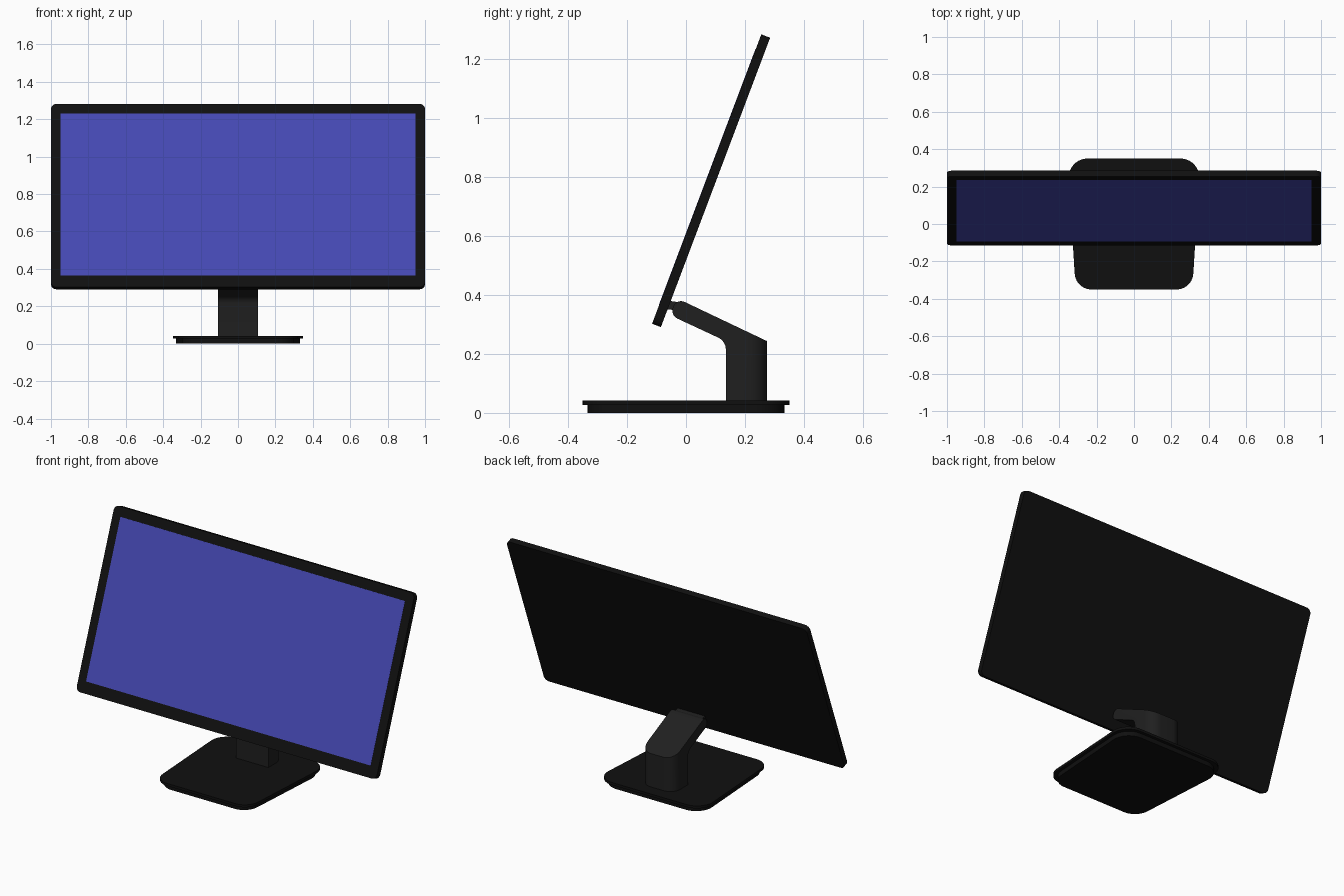
import bpy, bmesh
from math import atan2, tan, pi
from mathutils import Vector, Matrix

if "Cube" in bpy.data.objects:
    bpy.data.objects.remove(bpy.data.objects["Cube"])


def material(name, rgb):
    m = bpy.data.materials.new(name)
    m.diffuse_color = (*rgb, 1)
    m.use_nodes = True
    m.node_tree.nodes["Principled BSDF"].inputs["Base Color"].default_value = m.diffuse_color
    return m


BLACK = material("black_plastic", (0.005, 0.005, 0.005))
DARK = material("dark_grey_plastic", (0.014, 0.014, 0.014))
BLUE = material("screen_blue", (0.06, 0.065, 0.45))


def rounded(points, seg=8):
    """Outline from (x, y, radius) corners, with each corner filleted."""
    out = []
    for i, (x, y, r) in enumerate(points):
        c = Vector((x, y))
        if r == 0:
            out.append(c)
            continue
        a = (Vector(points[i - 1][:2]) - c).normalized()
        b = (Vector(points[(i + 1) % len(points)][:2]) - c).normalized()
        half = a.angle(b) / 2
        d = r / tan(half)
        centre = c + (a + b).normalized() * (d * d + r * r) ** 0.5
        s, e = c + a * d - centre, c + b * d - centre
        sweep = (atan2(e.y, e.x) - atan2(s.y, s.x) + pi) % (2 * pi) - pi
        for k in range(seg + 1):
            out.append(centre + Matrix.Rotation(sweep * k / seg, 2) @ s)
    return out


def prism(name, outline, z0, z1, mat, matrix=Matrix(), bevel_test=None, bevel=0):
    """Extrude an outline from z0 to z1, then place it with a matrix."""
    bm = bmesh.new()
    low = [bm.verts.new((p.x, p.y, z0)) for p in outline]
    high = [bm.verts.new((p.x, p.y, z1)) for p in outline]
    n = len(outline)
    bm.faces.new(low)
    bm.faces.new(high)
    for i in range(n):
        j = (i + 1) % n
        bm.faces.new((low[i], low[j], high[j], high[i]))
    bm.transform(matrix)
    bmesh.ops.recalc_face_normals(bm, faces=bm.faces)
    if bevel_test:
        edges = [e for e in bm.edges if all(bevel_test(v.co) for v in e.verts)
                 and abs(e.verts[0].co.z - e.verts[1].co.z) > 0.1]
        bmesh.ops.bevel(bm, geom=edges, offset=bevel, segments=8,
                        profile=0.5, affect='EDGES')
    me = bpy.data.meshes.new(name)
    bm.to_mesh(me)
    bm.free()
    me.materials.append(mat)
    ob = bpy.data.objects.new(name, me)
    bpy.context.collection.objects.link(ob)
    bpy.context.view_layer.objects.active = ob
    bpy.ops.object.select_all(action='DESELECT')
    ob.select_set(True)
    bpy.ops.object.shade_smooth_by_angle()
    return ob


def rect(w, y0, y1, r=0):
    return rounded([(-w, y0, r), (w, y0, r), (w, y1, r), (-w, y1, r)], 6)


# Base: thin top plate over a slightly smaller foot
def base_outline(inset):
    f, b, d = 0.312 - inset, 0.355 - inset, 0.35 - inset
    return rounded([(-f, -d, 0.09), (f, -d, 0.09), (b, d, 0.1), (-b, d, 0.1)], 10)


prism("base_plate", base_outline(0), 0.027, 0.042, BLACK)
prism("base_foot", base_outline(0.017), 0.0, 0.028, BLACK)

# Stand: side profile (y, z) extruded across x, rear column corners rounded
SIDE = Matrix(((0, 0, 1, 0), (1, 0, 0, 0), (0, 1, 0, 0), (0, 0, 0, 1)))
stand = rounded([(0.275, 0.04, 0), (0.275, 0.243, 0), (-0.03, 0.388, 0.028),
                 (-0.056, 0.332, 0.03), (0.135, 0.243, 0.045), (0.135, 0.04, 0)])
prism("stand_arm", stand, -0.108, 0.108, DARK, SIDE,
      lambda co: co.y > 0.27, 0.065)

# Hinge between arm and panel
hinge = rounded([(-0.075, 0.352, 0), (-0.025, 0.347, 0),
                 (-0.025, 0.375, 0), (-0.066, 0.381, 0)])
prism("hinge", hinge, -0.09, 0.09, DARK, SIDE)

# Panel, tilted back; local y runs up the screen, local z points forward
tilt = atan2(0.37, 0.98)
PANEL = Matrix.Translation((0, -0.115, 0.302)) @ Matrix.Rotation(pi / 2 - tilt, 4, 'X')
prism("panel_housing", rect(1.0, 0, 1.048, 0.03), -0.032, 0, BLACK, PANEL)
prism("screen", rect(0.948, 0.067, 0.993), -0.002, 0.001, BLUE, PANEL)
